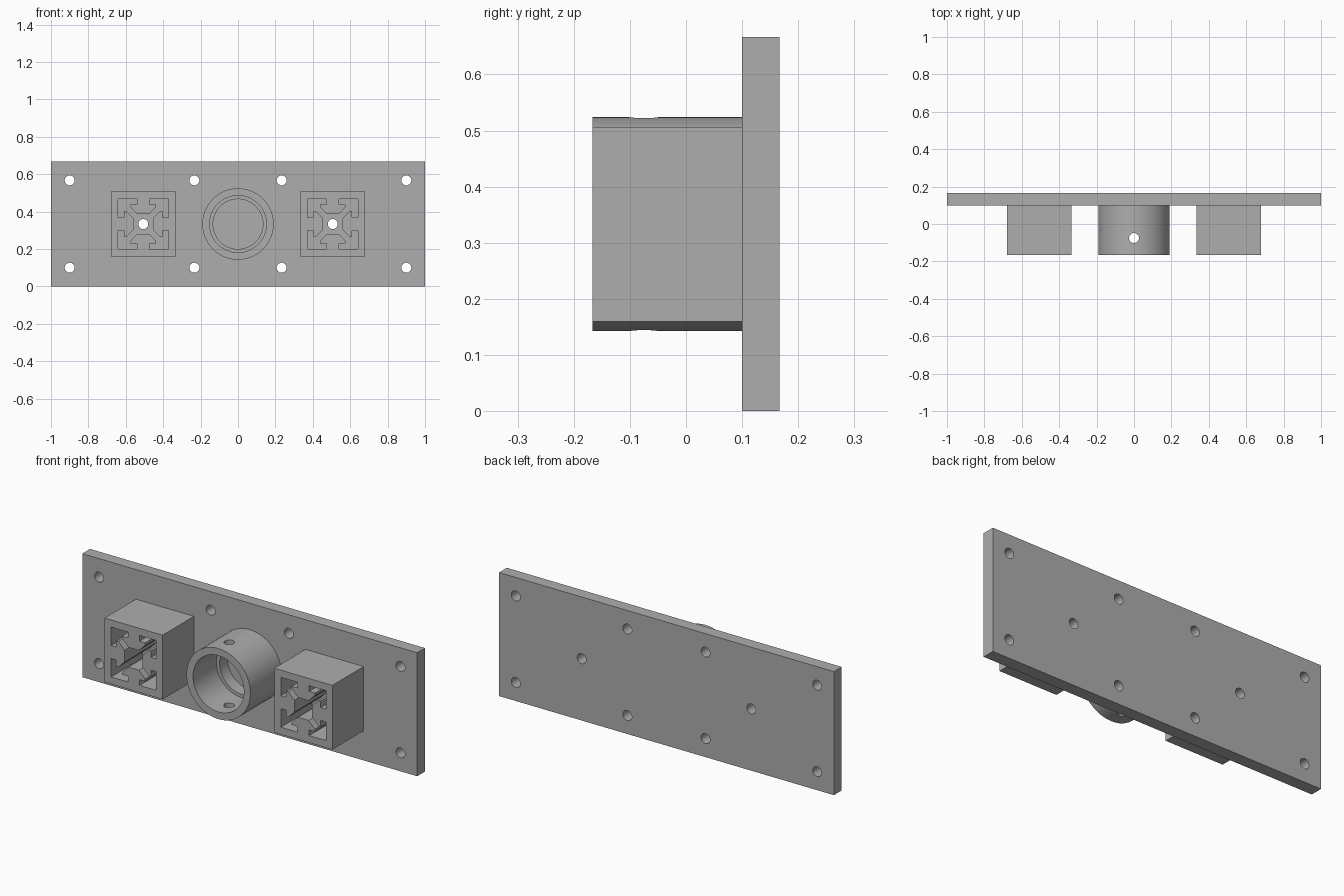
import bpy, bmesh, math
from mathutils import Matrix, Vector

if "Cube" in bpy.data.objects:
    bpy.data.objects.remove(bpy.data.objects["Cube"])

MM = 2 / 150                     # the plate is 150 mm long
MID = 25 * MM                    # height of the mounting axis
FRONT, FACE, BACK = -12.5 * MM, 7.5 * MM, 12.5 * MM

grey = bpy.data.materials.new("plain grey")
grey.use_nodes = True
colour = (0.42, 0.42, 0.42, 1)
grey.diffuse_color = colour
grey.node_tree.nodes["Principled BSDF"].inputs["Base Color"].default_value = colour


def finish(name, bm):
    bmesh.ops.recalc_face_normals(bm, faces=bm.faces)
    mesh = bpy.data.meshes.new(name)
    bm.to_mesh(mesh)
    bm.free()
    mesh.materials.append(grey)
    obj = bpy.data.objects.new(name, mesh)
    bpy.context.collection.objects.link(obj)
    return obj


def prism(name, outline, x, y0, y1):
    """Extrude an x/z outline in mm, centred on the mounting axis, along y."""
    bm = bmesh.new()
    face = bm.faces.new([bm.verts.new((x + u * MM, y0, MID + v * MM)) for u, v in outline])
    new = bmesh.ops.extrude_face_region(bm, geom=[face])["geom"]
    bmesh.ops.translate(bm, vec=(0, y1 - y0, 0),
                        verts=[g for g in new if isinstance(g, bmesh.types.BMVert)])
    return finish(name, bm)


def rect(w, h):
    return [(-w, -h), (w, -h), (w, h), (-w, h)]


def drill(name, centre, length, along_y=True):
    bm = bmesh.new()
    turn = Matrix.Rotation(math.pi / 2, 4, "X") if along_y else Matrix()
    bmesh.ops.create_cone(bm, cap_ends=True, segments=32, radius1=2 * MM, radius2=2 * MM,
                          depth=length, matrix=Matrix.Translation(centre) @ turn)
    return finish(name, bm)


def cut(target, cutter):
    mod = target.modifiers.new("cut", "BOOLEAN")
    mod.object, mod.operation, mod.solver = cutter, "DIFFERENCE", "EXACT"
    bpy.context.view_layer.objects.active = target
    bpy.ops.object.modifier_apply(modifier=mod.name)
    bpy.data.objects.remove(cutter)


def smooth(obj):
    bpy.ops.object.select_all(action="DESELECT")
    obj.select_set(True)
    bpy.context.view_layer.objects.active = obj
    bpy.ops.object.shade_smooth_by_angle(angle=math.radians(30))


# Base plate with screw holes
plate = prism("base_plate", rect(75, 25), 0, FACE, BACK)
spots = [(sx * x, sz * 17.5) for x in (67.5, 17.5) for sx in (-1, 1) for sz in (-1, 1)]
for x, z in spots + [(-38, 0), (38, 0)]:
    cut(plate, drill("screw_drill", (x * MM, 10 * MM, MID + z * MM), 0.2))
smooth(plate)

# Square sockets, hollowed to the slotted rail section
quarter = [(4, 2.4), (6.8, 5.2), (7.8, 5.2), (7.8, 2.6), (10.1, 2.6), (10.1, 10.1)]
quarter += [(v, u) for u, v in reversed(quarter[:-1])]
rail = []
for k in range(4):
    turn = Matrix.Rotation(k * math.pi / 2, 2)
    rail += [tuple(turn @ Vector(p)) for p in quarter]
for side, sx in (("right", -1), ("left", 1)):
    socket = prism(side + "_rail_socket", rect(13, 13), sx * 38 * MM, FRONT, FACE)
    cut(socket, prism("rail_cutter", rail, sx * 38 * MM, FRONT - 0.05, FACE + 0.05))

# Round tube with an inner ledge, revolved around the mounting axis
bm = bmesh.new()
profile = [(14.3 * MM, FRONT), (14.3 * MM, FACE), (10 * MM, FACE),
           (10 * MM, FACE - 5 * MM), (11.4 * MM, FACE - 5 * MM), (11.4 * MM, FRONT)]
ring = [bm.verts.new((r, y, MID)) for r, y in profile]
edges = [bm.edges.new((a, b)) for a, b in zip(ring, ring[1:] + ring[:1])]
bmesh.ops.spin(bm, geom=ring + edges, cent=(0, 0, MID), axis=(0, 1, 0),
               angle=2 * math.pi, steps=96, use_merge=True)
bmesh.ops.remove_doubles(bm, verts=bm.verts, dist=1e-5)
tube = finish("round_tube_socket", bm)

# Cross pin hole through the tube, top and bottom
cut(tube, drill("pin_drill", (0, -0.075, MID), 0.6, along_y=False))
smooth(tube)
